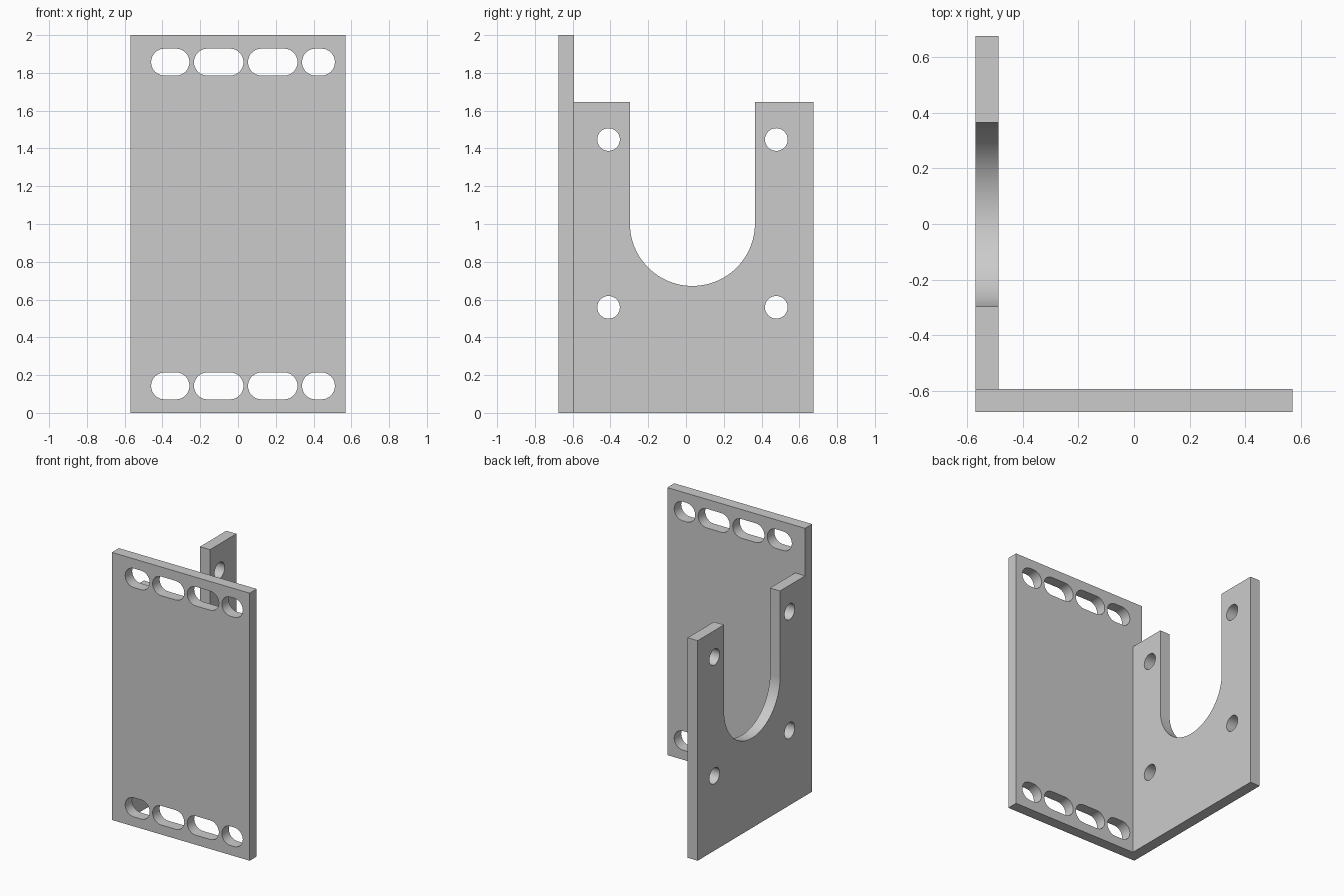
import bpy, bmesh
from math import pi, cos, sin, radians
from mathutils import Vector

cube = bpy.data.objects.get("Cube")
if cube:
    bpy.data.objects.remove(cube, do_unlink=True)

# Overall sizes
HALF_X, HALF_Y, HEIGHT, THICK = 0.57, 0.676, 2.0, 0.083
SIDE_HEIGHT = 1.645

steel = bpy.data.materials.new("plain grey")
steel.use_nodes = True
grey = (0.6, 0.6, 0.6, 1)
steel.diffuse_color = grey
steel.node_tree.nodes["Principled BSDF"].inputs["Base Color"].default_value = grey


def arc(cx, cy, r, start, end, steps):
    return [(cx + r * cos(start + (end - start) * i / steps),
             cy + r * sin(start + (end - start) * i / steps)) for i in range(steps + 1)]


def slot(left, right, cy, r):
    return (arc(right - r, cy, r, -pi / 2, pi / 2, 16)
            + arc(left + r, cy, r, pi / 2, 3 * pi / 2, 16))


def plate(name, loops, place, push):
    """Fill an outline with holes, then extrude it into a plate."""
    bm = bmesh.new()
    edges = []
    for loop in loops:
        verts = [bm.verts.new(place(u, v)) for u, v in loop]
        edges += [bm.edges.new((a, b)) for a, b in zip(verts, verts[1:] + verts[:1])]
    bmesh.ops.triangle_fill(bm, edges=edges, use_beauty=True)
    result = bmesh.ops.extrude_face_region(bm, geom=bm.faces[:], use_keep_orig=True)
    moved = [g for g in result["geom"] if isinstance(g, bmesh.types.BMVert)]
    bmesh.ops.translate(bm, verts=moved, vec=Vector(push))
    bmesh.ops.recalc_face_normals(bm, faces=bm.faces[:])
    mesh = bpy.data.meshes.new(name)
    bm.to_mesh(mesh)
    bm.free()
    mesh.materials.append(steel)
    obj = bpy.data.objects.new(name, mesh)
    bpy.context.collection.objects.link(obj)
    bpy.ops.object.select_all(action="DESELECT")
    obj.select_set(True)
    bpy.context.view_layer.objects.active = obj
    bpy.ops.object.shade_smooth_by_angle(angle=radians(30))
    return obj


# Front plate with a row of slots at top and bottom
front = [[(-HALF_X, 0), (HALF_X, 0), (HALF_X, HEIGHT), (-HALF_X, HEIGHT)]]
for z in (0.143, HEIGHT - 0.143):
    for left, right in ((-0.46, -0.257), (-0.233, 0.029), (0.053, 0.315), (0.339, 0.513)):
        front.append(slot(left, right, z, 0.0715))
plate("front_plate", front, lambda u, v: (u, -HALF_Y, v), (0, THICK, 0))

# Side plate with a U-shaped cutout and four bolt holes
MID_Y, MID_Z, U_RADIUS = 0.034, 1.003, 0.331
inner = THICK - HALF_Y
outline = [(inner, SIDE_HEIGHT), (inner, 0), (HALF_Y, 0), (HALF_Y, SIDE_HEIGHT),
           (MID_Y + U_RADIUS, SIDE_HEIGHT)]
outline += arc(MID_Y, MID_Z, U_RADIUS, 0, -pi, 48)
outline.append((MID_Y - U_RADIUS, SIDE_HEIGHT))
side = [outline]
for dy in (-0.444, 0.444):
    for dz in (-0.444, 0.444):
        side.append(arc(MID_Y + dy, MID_Z + dz, 0.06, 0, 2 * pi, 32)[:-1])
plate("side_plate", side, lambda u, v: (-HALF_X, u, v), (THICK, 0, 0))
